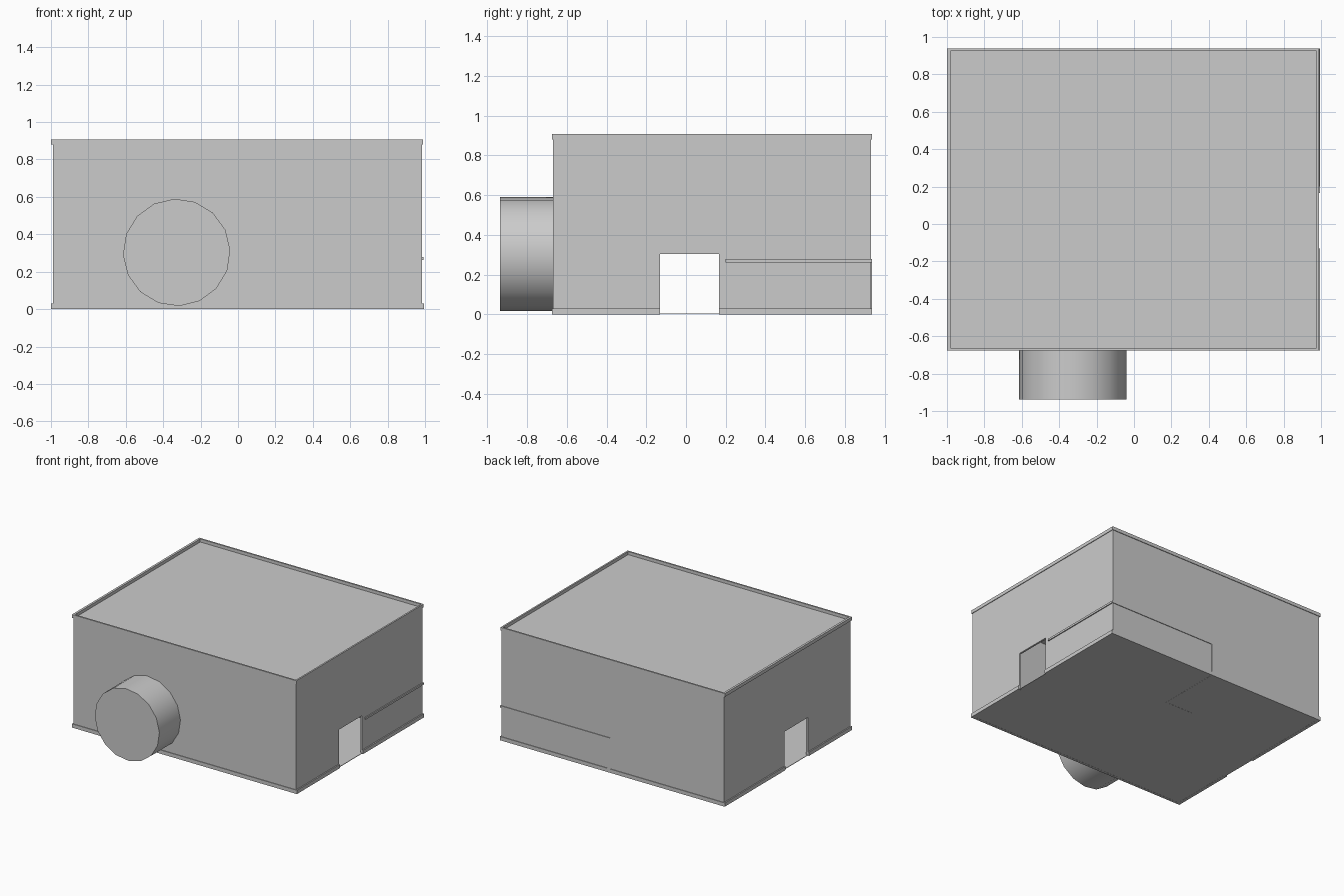
import bpy, bmesh
from math import radians
from mathutils import Matrix

if "Cube" in bpy.data.objects:
    bpy.data.objects.remove(bpy.data.objects["Cube"])


def finish(bm, name):
    bmesh.ops.recalc_face_normals(bm, faces=bm.faces)
    me = bpy.data.meshes.new(name)
    bm.to_mesh(me)
    bm.free()
    ob = bpy.data.objects.new(name, me)
    bpy.context.collection.objects.link(ob)
    return ob


def box(name, x, y, z):
    """Box from (min, max) pairs."""
    bm = bmesh.new()
    bmesh.ops.create_cube(bm, size=1)
    for v in bm.verts:
        v.co = [r[0] if c < 0 else r[1] for c, r in zip(v.co, (x, y, z))]
    return finish(bm, name)


def prism(name, outline, axis, a, b):
    """Extrude a 2D outline along x (outline is y,z) or z (outline is x,y)."""
    bm = bmesh.new()
    place = (lambda p: (a, *p)) if axis == 'x' else (lambda p: (*p, a))
    face = bm.faces.new([bm.verts.new(place(p)) for p in outline])
    ext = bmesh.ops.extrude_face_region(bm, geom=[face])
    move = (b - a, 0, 0) if axis == 'x' else (0, 0, b - a)
    bmesh.ops.translate(bm, vec=move,
                        verts=[g for g in ext['geom'] if isinstance(g, bmesh.types.BMVert)])
    return finish(bm, name)


L, R, F, B = -0.99, 0.985, -0.67, 0.932    # outer wall faces
T = 0.015                                  # wall thickness
D0, D1, DH = -0.13, 0.165, 0.305           # doorway
ROOF = 0.882

# Side walls with aligned doorways
side = [(F, 0), (D0, 0), (D0, DH), (D1, DH), (D1, 0), (B, 0), (B, ROOF), (F, ROOF)]
prism("left_wall", side, 'x', L, L + T)
prism("right_wall", side, 'x', R - T, R)

# Front and back walls, floor and roof
box("front_wall", (L + T, R - T), (F, F + T), (0, ROOF))
box("back_wall", (L + T, R - T), (B - T, B), (0, ROOF))
box("floor", (L, R), (F, B), (0.001, 0.005))
box("roof", (L + T, R - T), (F + T, B - T), (ROOF - 0.015, ROOF))

# Roof rim: four thin rails around the recessed roof
O0, O1, Y0, Y1 = -1.0, 0.99, -0.675, 0.937
RIM = (0.88, 0.907)
box("rim_front", (O0, O1), (Y0, F + 0.008), RIM)
box("rim_back", (O0, O1), (B - 0.008, Y1), RIM)
box("rim_left", (O0, L + 0.008), (F + 0.008, B - 0.008), RIM)
box("rim_right", (R - 0.008, O1), (F + 0.008, B - 0.008), RIM)

# Base trim: two U shapes interrupted at the doorways
for name, yo, yi, d in (("base_trim_front", Y0, F + T, D0), ("base_trim_back", Y1, B - T, D1)):
    prism(name, [(-1, d), (-1, yo), (0.995, yo), (0.995, d), (R - T, d),
                 (R - T, yi), (L + T, yi), (L + T, d)], 'z', 0, 0.03)

# Interior mezzanine slab and partitions, edges showing on the back and right walls
box("mezzanine", (0.02, 0.993), (0.2, Y1), (0.262, 0.278))
box("partition_long", (0.02, 0.04), (0.4, Y1), (0, 0.262))
box("partition_short", (-0.21, 0.02), (0.4, 0.415), (0, 0.262))

# Front round stub
bm = bmesh.new()
bmesh.ops.create_cone(bm, cap_ends=True, segments=16, radius1=0.287, radius2=0.287, depth=0.275,
                      matrix=Matrix.Translation((-0.328, -0.7995, 0.303))
                      @ Matrix.Rotation(radians(-2.6), 4, 'Y') @ Matrix.Rotation(radians(90), 4, 'X'))
stub = finish(bm, "round_stub")
bpy.context.view_layer.objects.active = stub
stub.select_set(True)
bpy.ops.object.shade_smooth_by_angle(angle=radians(40))
